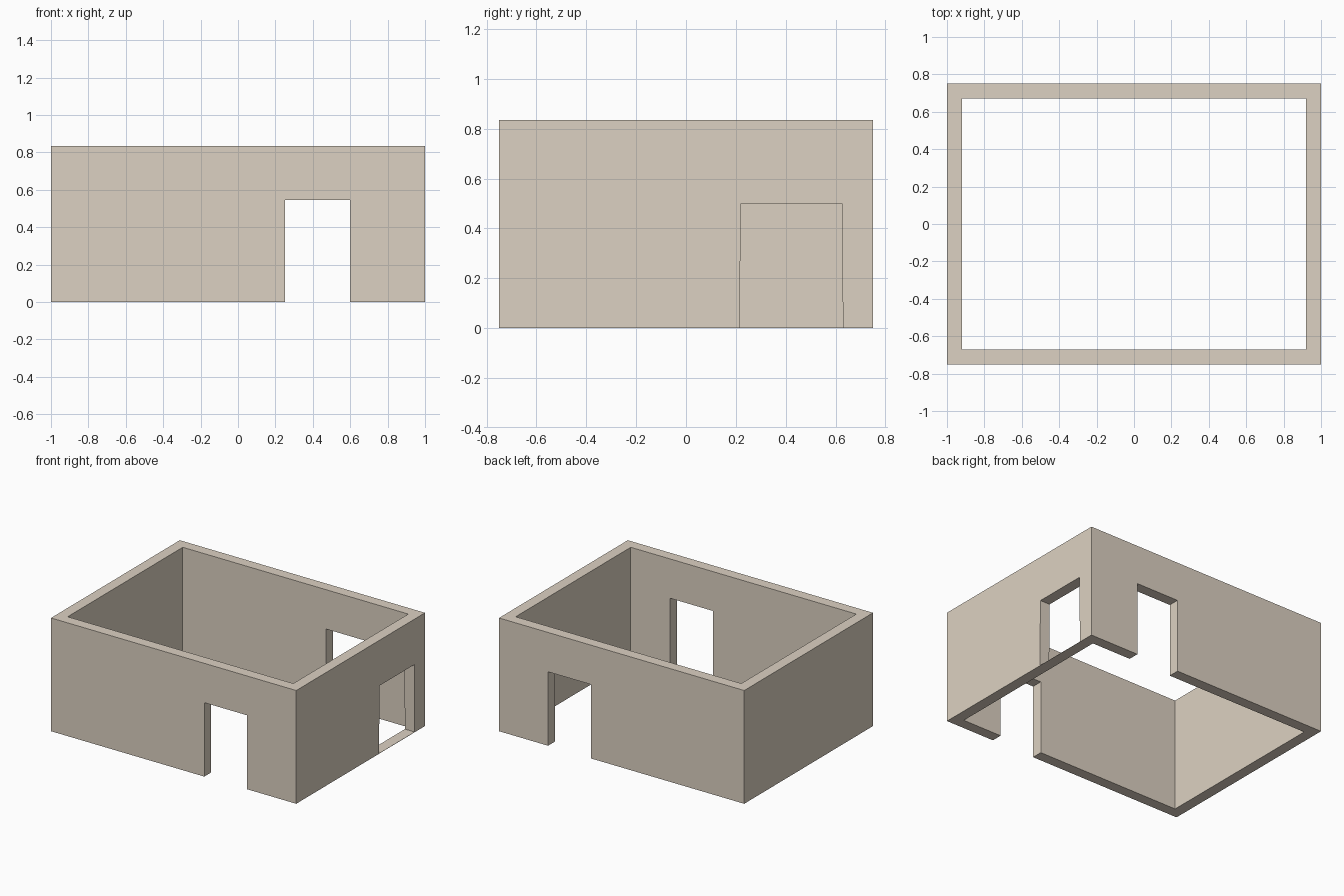
import bpy, bmesh

if "Cube" in bpy.data.objects:
    bpy.data.objects.remove(bpy.data.objects["Cube"])

W, D, H, T = 1.0, 0.75, 0.835, 0.08   # half width, half depth, height, wall thickness


def prism(name, rings):
    """Closed solid lofted through two matching rings of points."""
    me = bpy.data.meshes.new(name)
    bm = bmesh.new()
    a, b = [[bm.verts.new(p) for p in r] for r in rings]
    n = len(a)
    bm.faces.new(a)
    bm.faces.new(b)
    for i in range(n):
        j = (i + 1) % n
        bm.faces.new((a[i], a[j], b[j], b[i]))
    bmesh.ops.recalc_face_normals(bm, faces=bm.faces)
    bm.to_mesh(me)
    bm.free()
    ob = bpy.data.objects.new(name, me)
    bpy.context.collection.objects.link(ob)
    return ob


def box(name, x0, x1, y0, y1, z0, z1):
    ring = [(x0, y0), (x1, y0), (x1, y1), (x0, y1)]
    return prism(name, [[(x, y, z) for x, y in ring] for z in (z0, z1)])


walls = box("walls", -W, W, -D, D, 0, H)

# room interior, and one cutter through both front and back doorways
cutters = [
    box("room_cutter", -W + T, W - T, -D + T, D - T, -0.1, H + 0.1),
    box("doorway_cutter", 0.25, 0.60, -D - 0.1, D + 0.1, -0.1, 0.545),
]

# slightly tapered side opening, leaving a paper-thin threshold
side = [(0.215, 0.002), (0.63, 0.002), (0.625, 0.5), (0.22, 0.5)]
cutters.append(prism("side_opening_cutter",
                     [[(x, y, z) for y, z in side] for x in (W - T - 0.05, W + 0.05)]))

for c in cutters:
    m = walls.modifiers.new(c.name, 'BOOLEAN')
    m.operation = 'DIFFERENCE'
    m.solver = 'EXACT'
    m.object = c

# bake the cuts and drop the cutters
dg = bpy.context.evaluated_depsgraph_get()
baked = bpy.data.meshes.new_from_object(walls.evaluated_get(dg))
walls.modifiers.clear()
walls.data = baked
for c in cutters:
    bpy.data.objects.remove(c)

# plaster colour
mat = bpy.data.materials.new("plaster")
mat.diffuse_color = (0.72, 0.64, 0.54, 1)
mat.use_nodes = True
mat.node_tree.nodes["Principled BSDF"].inputs["Base Color"].default_value = mat.diffuse_color
walls.data.materials.clear()
walls.data.materials.append(mat)
